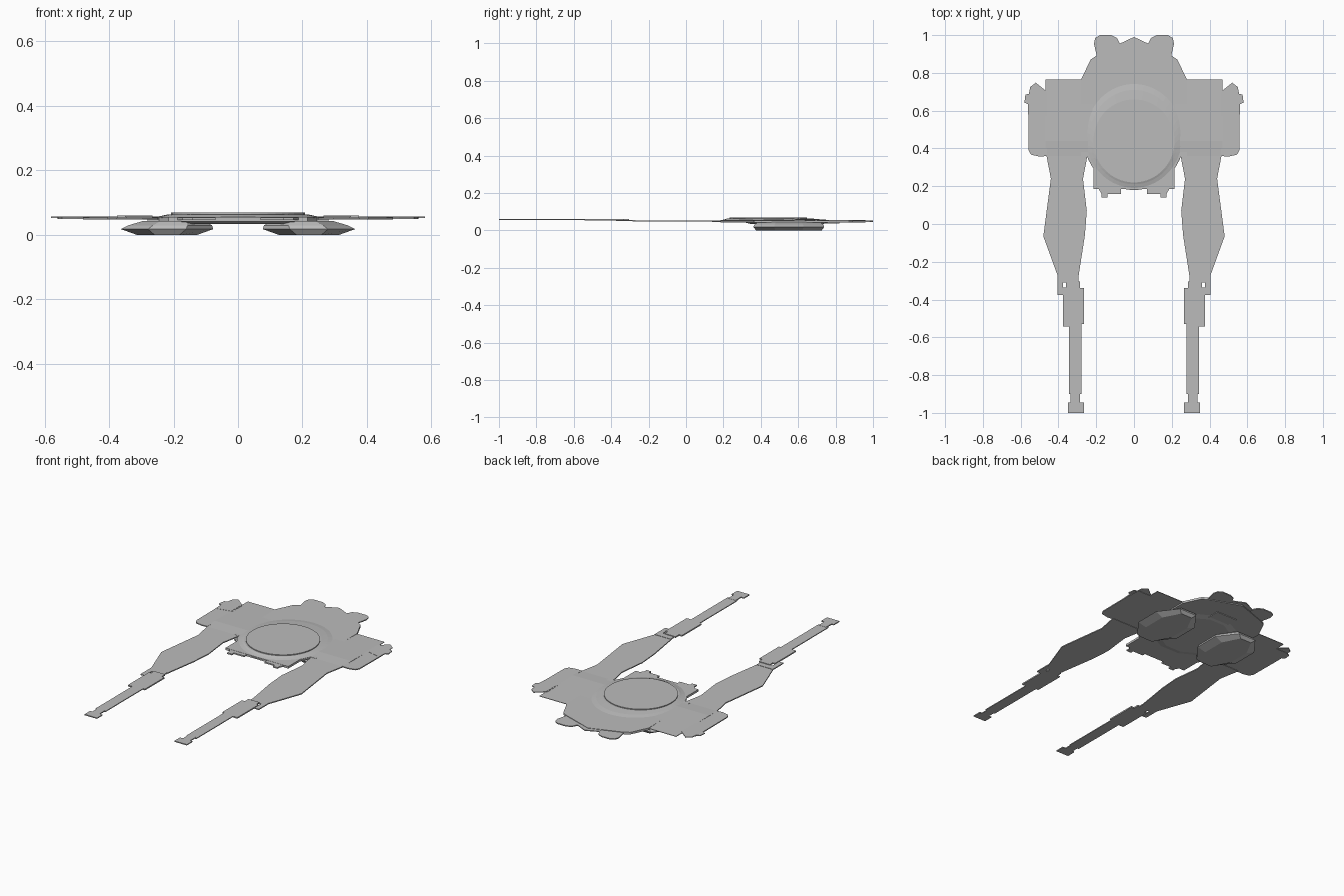
import bpy, bmesh, math

cube = bpy.data.objects.get("Cube")
if cube:
    bpy.data.objects.remove(cube, do_unlink=True)

grey = bpy.data.materials.new("plain grey")
grey.use_nodes = True
colour = (0.5, 0.5, 0.5, 1)
grey.diffuse_color = colour
grey.node_tree.nodes["Principled BSDF"].inputs["Base Color"].default_value = colour


def loft(name, rings):
    """Skin a stack of equal-length point rings, listed from bottom to top."""
    bm = bmesh.new()
    loops = [[bm.verts.new(p) for p in ring] for ring in rings]
    n = len(loops[0])
    bm.faces.new(loops[0])
    bm.faces.new(loops[-1])
    for low, high in zip(loops, loops[1:]):
        for i in range(n):
            j = (i + 1) % n
            bm.faces.new((low[i], low[j], high[j], high[i]))
    bmesh.ops.recalc_face_normals(bm, faces=bm.faces)
    mesh = bpy.data.meshes.new(name)
    bm.to_mesh(mesh)
    bm.free()
    mesh.materials.append(grey)
    obj = bpy.data.objects.new(name, mesh)
    bpy.context.collection.objects.link(obj)
    return obj


def plate(name, outline, z0, z1):
    return loft(name, [[(x, y, z) for x, y in outline] for z in (z0, z1)])


def pair(name, outline, z0, z1):
    for side, s in (("left", 1), ("right", -1)):
        plate(f"{side}_{name}", [(s * x, y) for x, y in outline], z0, z1)


def symmetric(half):
    """Close a half outline with its mirror image."""
    return half + [(-x, y) for x, y in reversed(half) if x > 0]


def box(x0, x1, y0, y1):
    return [(x0, y0), (x1, y0), (x1, y1), (x0, y1)]


def ellipse(cx, cy, rx, ry, z, n):
    return [(cx + rx * math.cos(math.tau * (i + .5) / n),
             cy + ry * math.sin(math.tau * (i + .5) / n), z) for i in range(n)]


# Torso and front collar
plate("torso", symmetric([(0, .96), (.2, .89), (.23, .87), (.28, .765),
                          (.28, .36), (.245, .36), (.215, .3), (.215, .185),
                          (0, .185)]), .042, .055)
plate("front_point", symmetric([(0, .99), (.075, .955), (.075, .8), (0, .8)]), .048, .053)
pair("front_lobe", [(.075, .955), (.09, .985), (.12, 1), (.18, 1), (.205, .985),
                    (.212, .955), (.195, .88), (.075, .88)], .046, .052)

# Stepped turret, with the raised disc on top
loft("turret_base", [ellipse(0, .47, .27, .29, .052, 48), ellipse(0, .46, .235, .25, .06, 48),
                     ellipse(0, .44, .215, .22, .064, 48)])
loft("turret_disc", [ellipse(0, .44, .208, .208, z, 48) for z in (.06, .069)])
loft("lower_hull", [ellipse(0, .54, .2, .2, .034, 12), ellipse(0, .54, .28, .25, .046, 12)])
plate("belly_hatch", box(-.07, .07, .7, .82), .038, .045)

# Rear tabs
pair("rear_tab", [(.07, .19), (.07, .16), (.14, .16), (.14, .14), (.172, .14),
                  (.172, .16), (.19, .19)], .046, .054)

# Shoulders, whose top is creased along the middle
for side, s in (("left", 1), ("right", -1)):
    section = [(.765, .05), (.765, .053), (.44, .058), (.36, .054), (.36, .05)]
    loft(side + "_shoulder", [[(s * x, y, z) for y, z in section] for x in (.22, .468)])
pair("shoulder_cap", [(.46, .36), (.5, .357), (.545, .367), (.558, .39), (.56, .6),
                      (.555, .7), (.46, .7)], .05, .056)
pair("shoulder_lobe", [(.465, .6), (.465, .705), (.485, .72), (.52, .748), (.55, .725),
                       (.555, .69), (.575, .685), (.58, .642), (.562, .635), (.56, .58)],
     .052, .057)

# Long arms with joints, guns and muzzles
pair("arm", [(.465, .37), (.44, .24), (.48, -.065), (.4, -.285), (.295, -.285),
             (.26, -.06), (.25, .07), (.27, .24), (.245, .37)], .048, .054)
pair("elbow", [(.295, -.27), (.405, -.27), (.405, -.375), (.375, -.375),
               (.375, -.31), (.295, -.31)], .05, .056)
pair("gun_body", [(.265, -.34), (.285, -.34), (.285, -.305), (.36, -.305), (.36, -.335),
                  (.375, -.335), (.375, -.542), (.345, -.542), (.345, -.53), (.265, -.53)],
     .052, .06)
pair("barrel", box(.278, .345, -.9, -.52), .055, .06)
pair("muzzle", [(.285, -.89), (.335, -.89), (.335, -.945), (.35, -.945), (.35, -1),
                (.265, -1), (.265, -.945), (.285, -.945)], .055, .061)

# Faceted feet beneath the hull
for side, s in (("left", 1), ("right", -1)):
    loft(side + "_foot", [ellipse(s * cx, cy, rx, ry, z, 8) for cx, cy, rx, ry, z in (
        (.22, .55, .1, .19, 0), (.22, .55, .155, .205, .018),
        (.21, .55, .14, .2, .03), (.2, .55, .1, .18, .044))])
